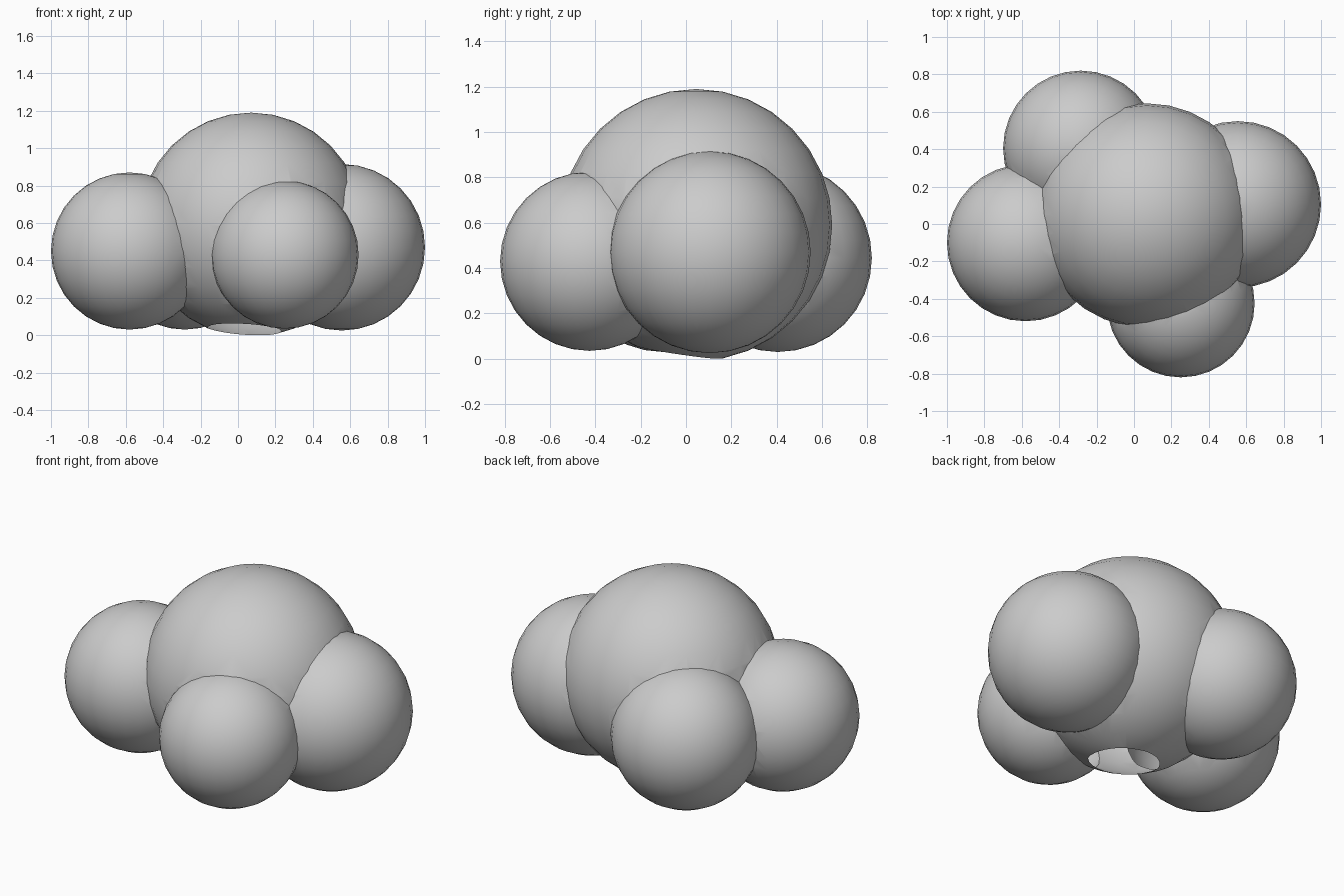
import bpy, bmesh, math
from mathutils import Vector

cube = bpy.data.objects.get("Cube")
if cube:
    bpy.data.objects.remove(cube, do_unlink=True)

grey = bpy.data.materials.new("plain grey")
grey.use_nodes = True
colour = (0.6, 0.6, 0.6, 1)
grey.diffuse_color = colour
grey.node_tree.nodes["Principled BSDF"].inputs["Base Color"].default_value = colour


def ball(name, centre, radius):
    bpy.ops.mesh.primitive_uv_sphere_add(segments=32, ring_count=16,
                                         radius=radius, location=centre)
    obj = bpy.context.object
    obj.name = name
    obj.data.materials.append(grey)
    return obj


# Central ball, with its underside sliced flat on a slight tilt
core_centre = Vector((0.07, 0.045, 0.59))
core = ball("clustered_body", core_centre, 0.6)
hole_normal = Vector((-0.06, -0.15, -1)).normalized()
hole_depth = 0.565
bm = bmesh.new()
bm.from_mesh(core.data)
cut = bmesh.ops.bisect_plane(bm, geom=bm.verts[:] + bm.edges[:] + bm.faces[:],
                             plane_co=hole_normal * hole_depth,
                             plane_no=hole_normal, clear_outer=True)
rim = [e for e in cut["geom_cut"] if isinstance(e, bmesh.types.BMEdge)]
bmesh.ops.contextual_create(bm, geom=rim)
bmesh.ops.recalc_face_normals(bm, faces=bm.faces[:])
bm.to_mesh(core.data)
bm.free()

# Four outer lobes, fused into the central ball
lobes = [
    ball("right_lobe", (-0.58, -0.1, 0.45), 0.42),
    ball("left_lobe", (0.555, 0.105, 0.47), 0.445),
    ball("front_lobe", (0.25, -0.425, 0.43), 0.395),
    ball("back_lobe", (-0.285, 0.405, 0.445), 0.415),
]
for lobe in lobes:
    union = core.modifiers.new(lobe.name, 'BOOLEAN')
    union.operation = 'UNION'
    union.solver = 'EXACT'
    union.object = lobe

bpy.context.view_layer.update()
evaluated = core.evaluated_get(bpy.context.evaluated_depsgraph_get())
fused = bpy.data.meshes.new_from_object(evaluated)
core.modifiers.clear()
core.data = fused
for lobe in lobes:
    bpy.data.objects.remove(lobe, do_unlink=True)

# Open the underside hole by removing the flat cap
bm = bmesh.new()
bm.from_mesh(core.data)
cap = [f for f in bm.faces
       if f.normal.dot(hole_normal) > 0.99
       and all(abs(v.co.dot(hole_normal) - hole_depth) < 0.001 for v in f.verts)]
bmesh.ops.delete(bm, geom=cap, context='FACES')
bm.to_mesh(core.data)
bm.free()

# Smooth balls with crisp creases where they meet
bpy.ops.object.select_all(action='DESELECT')
core.select_set(True)
bpy.context.view_layer.objects.active = core
bpy.ops.object.shade_smooth_by_angle(angle=math.radians(30))
